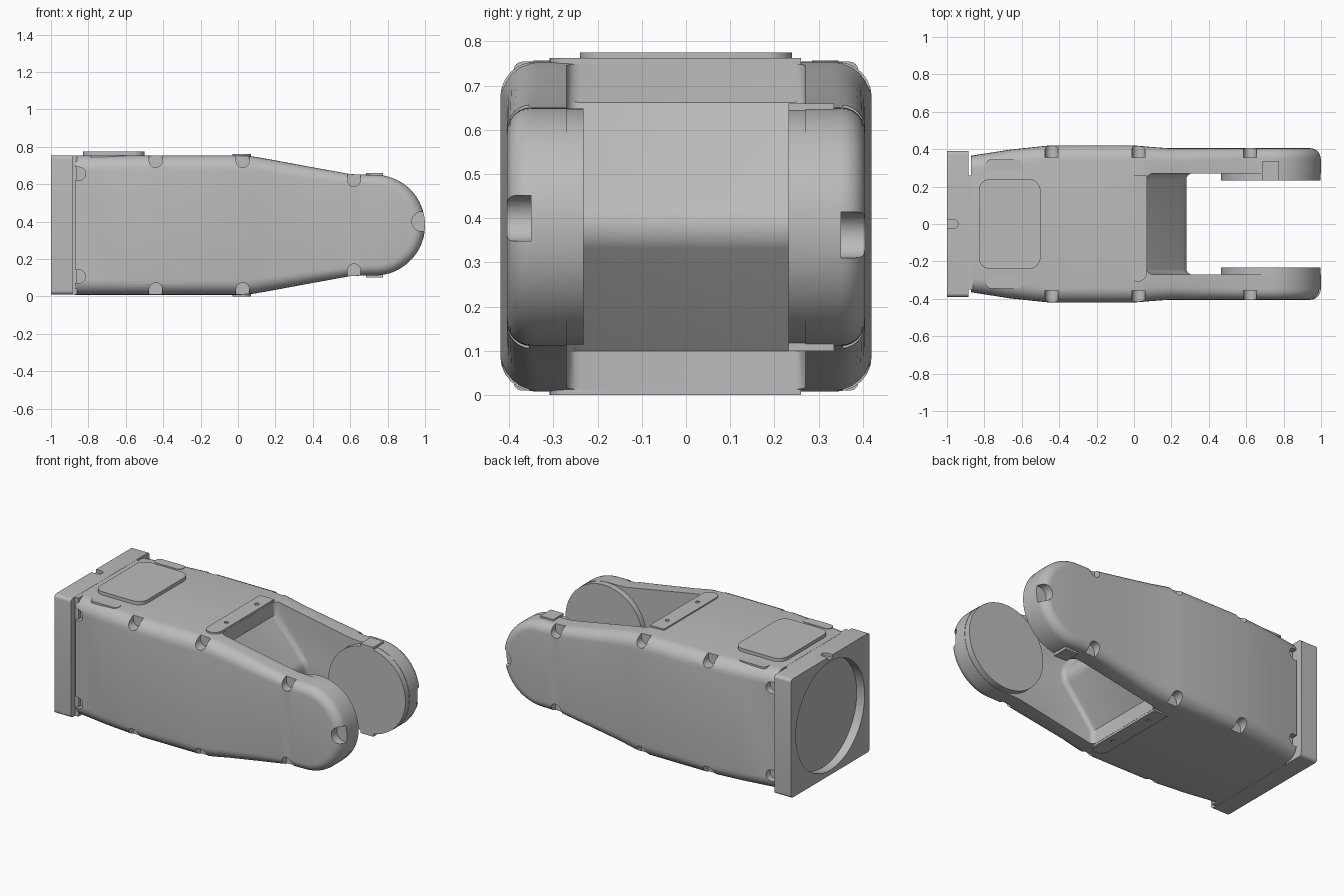
import bpy, bmesh
from math import sin, cos, pi, radians

if "Cube" in bpy.data.objects:
    bpy.data.objects.remove(bpy.data.objects["Cube"], do_unlink=True)

grey = bpy.data.materials.new("plain_grey")
grey.use_nodes = True
COLOUR = (0.5, 0.5, 0.5, 1)
grey.diffuse_color = COLOUR
grey.node_tree.nodes["Principled BSDF"].inputs["Base Color"].default_value = COLOUR

MID = 0.381          # height of the arm's centre line
TIP_X, TIP_R = 0.731, 0.269


def make(name, bm):
    bmesh.ops.recalc_face_normals(bm, faces=bm.faces)
    mesh = bpy.data.meshes.new(name)
    bm.to_mesh(mesh)
    bm.free()
    mesh.materials.append(grey)
    ob = bpy.data.objects.new(name, mesh)
    bpy.context.collection.objects.link(ob)
    return ob


def prism(name, pts, axis, lo, hi, round_caps=0, bevel=0):
    """Extrude a 2D outline along an axis."""
    place = {"x": lambda u, v, t: (t, u, v),
             "y": lambda u, v, t: (u, t, v),
             "z": lambda u, v, t: (u, v, t)}[axis]
    bm = bmesh.new()
    a, b = [[bm.verts.new(place(u, v, t)) for u, v in pts] for t in (lo, hi)]
    caps = [bm.faces.new(a), bm.faces.new(b)]
    n = len(pts)
    for i in range(n):
        j = (i + 1) % n
        bm.faces.new((a[i], a[j], b[j], b[i]))
    bmesh.ops.recalc_face_normals(bm, faces=bm.faces)
    if round_caps or bevel:
        edges = {e for f in caps for e in f.edges} if round_caps else bm.edges
        bmesh.ops.bevel(bm, geom=list(edges), offset=round_caps or bevel,
                        segments=4, profile=0.5, affect="EDGES")
    return make(name, bm)


def arc(cx, cy, r, start, end, n=12):
    return [(cx + r * cos(radians(start + (end - start) * i / n)),
             cy + r * sin(radians(start + (end - start) * i / n))) for i in range(n + 1)]


def circle(cx, cy, r, n=64):
    return arc(cx, cy, r, 0, 360 - 360 / n, n - 1)


def rect(x0, x1, y0, y1, r=0):
    if not r:
        return [(x0, y0), (x1, y0), (x1, y1), (x0, y1)]
    return (arc(x0 + r, y0 + r, r, 180, 270, 6) + arc(x1 - r, y0 + r, r, 270, 360, 6)
            + arc(x1 - r, y1 - r, r, 0, 90, 6) + arc(x0 + r, y1 - r, r, 90, 180, 6))


def slot(cx, cy, r, ang):
    """U-shaped outline that opens towards ang."""
    dx, dy = 0.15 * cos(radians(ang)), 0.15 * sin(radians(ang))
    pts = arc(cx, cy, r, ang + 90, ang + 270)
    return pts + [(pts[-1][0] + dx, pts[-1][1] + dy), (pts[0][0] + dx, pts[0][1] + dy)]


def cut(ob, cutter):
    mod = ob.modifiers.new("cut", "BOOLEAN")
    mod.operation, mod.object, mod.solver = "DIFFERENCE", cutter, "EXACT"
    cutter.hide_render = True
    bpy.context.view_layer.update()
    dg = bpy.context.evaluated_depsgraph_get()
    mesh = bpy.data.meshes.new_from_object(ob.evaluated_get(dg))
    ob.modifiers.clear()
    ob.data = mesh
    bpy.data.objects.remove(cutter, do_unlink=True)


def lerp(table, x):
    for (x0, v0), (x1, v1) in zip(table, table[1:]):
        if x <= x1:
            return v0 + (v1 - v0) * max(0, x - x0) / (x1 - x0)
    return table[-1][1]


# Arm body: side outline with rounded rims and a width that varies along x
half_width = [(-0.872, 0.365), (-0.66, 0.398), (-0.45, 0.42), (0, 0.42), (0.2, 0.405), (1, 0.405)]
rim = [(0, 0.08), (0.6, 0.055), (1, 0.055)]
top = [(-0.872, 0.373), (-0.66, 0.373), (-0.45, 0.373), (-0.2, 0.373), (0, 0.373),
       (0.05, 0.371), (0.1, 0.364), (0.2, 0.346), (0.4, 0.309), (0.6, 0.273), (0.66, 0.27)]
top += arc(TIP_X, 0, TIP_R, 90, 0, 24)
normals = [(0, 1)]
for p, q in zip(top, top[2:]):
    dx, dz = q[0] - p[0], q[1] - p[1]
    length = (dx * dx + dz * dz) ** 0.5
    normals.append((-dz / length, dx / length))
normals.append((1, 0))

bm = bmesh.new()
rings = []
STEPS = 6
levels = [(-1, k) for k in range(STEPS + 1)] + [(1, k) for k in range(STEPS, -1, -1)]
for side, k in levels:
    a = pi / 2 * k / STEPS
    upper, lower = [], []
    for (x, h), (nx, nz) in zip(top, normals):
        r = lerp(rim, x)
        inset = r * (1 - sin(a))
        y = side * (lerp(half_width, x) - r * (1 - cos(a)))
        px, pz = x - nx * inset, h - nz * inset
        upper.append(bm.verts.new((px, y, MID + pz)))
        if h > 1e-5:
            lower.append(bm.verts.new((px, y, MID - pz)))
    rings.append(upper + lower[::-1])
n = len(rings[0])
for a, b in zip(rings, rings[1:]):
    for i in range(n):
        j = (i + 1) % n
        bm.faces.new((a[i], a[j], b[j], b[i]))
for ring in (rings[0], rings[-1]):
    last = len(top) - 1
    for i in range(last - 1):
        bm.faces.new((ring[i], ring[i + 1], ring[n - 2 - i], ring[n - 1 - i]))
    bm.faces.new((ring[last - 1], ring[last], ring[last + 1]))
body = make("arm_body", bm)

# Fork opening with a wedge-shaped root
nose = [(0.07, 0.1)] + arc(0.2, MID, 0.08, -38, 38, 10) + [(0.07, 0.662)]
opening = [(0.07, -0.2)] + nose + [(0.07, 1), (1.3, 1), (1.3, -0.2)]
cut(body, prism("fork_cutter", opening, "y", -0.27, 0.27, round_caps=0.03))

# Screw notches along the rims
for s in (-1, 1):
    def notch(x, z, r, ang, depth):
        cut(body, prism("notch_cutter", slot(x, z, r, ang), "y",
                        *sorted((s * depth, s * 0.6))))
    for v in (-1, 1):
        for x, h in ((-0.44, 0.343), (0.025, 0.343), (0.62, 0.242)):
            notch(x, MID + v * h, 0.035, 90 * v, 0.355)
        notch(-0.85, MID + v * 0.275, 0.035, 180, 0.33)
    notch(0.982, MID - s * 0.019, 0.052, 0, 0.35)

# Round bearing pads inside the fork
pads = []
for s, name in ((1, "back"), (-1, "front")):
    pads.append(prism(name + "_bearing_pad", circle(TIP_X, MID, 0.267, 96), "y",
                      *sorted((s * 0.232, s * 0.34))))
cut(pads[0], prism("tip_cutter", slot(0.982, MID - 0.019, 0.052, 0), "y", 0.35, 0.6))

# Small stop lugs above and below the back pad
for name, z0, z1 in (("upper", 0.6, 0.66), ("lower", 0.1, 0.16)):
    prism(name + "_stop_lug", rect(0.685, 0.775, 0.232, 0.335), "z", z0, z1)

# Mounting flange with a round recess and an index notch
flange = prism("mounting_flange", rect(-0.39, 0.39, 0.01, 0.754, 0.02), "x", -1, -0.885)
cut(flange, prism("recess_cutter", circle(0, MID, 0.34, 96), "x", -1.1, -0.945))
cut(flange, prism("index_cutter", slot(-0.965, 0, 0.024, 180), "z", 0.735, 0.9))
prism("flange_neck", rect(-0.35, 0.26, 0.011, 0.753), "x", -0.9, -0.86)

# Cover plate and flush side tabs on the top
prism("cover_plate", rect(-0.83, -0.5, -0.24, 0.24, 0.06), "z", 0.74, 0.775)
for s, name in ((1, "back"), (-1, "front")):
    prism(name + "_tab", rect(-0.79, -0.6, s * 0.315 - 0.03, s * 0.315 + 0.03, 0.025),
          "z", 0.745, 0.757)

# Cross bars at the root of the fork
bar = arc(0.02, -0.26, 0.049, 180, 360) + [(0.069, 0.26), (-0.029, 0.26)]
for name, z0, z1, face in (("upper", 0.735, 0.762, 0.762), ("lower", 0, 0.027, 0)):
    ob = prism(name + "_cross_bar", bar, "z", z0, z1)
    for y in (-0.15, 0.15):
        cut(ob, prism("hole_cutter", circle(0.025, y, 0.013, 16), "z", face - 0.006, face + 0.006))

# Smooth rounded surfaces, keep hard edges
bpy.ops.object.select_all(action="DESELECT")
for ob in bpy.context.scene.objects:
    if ob.type == "MESH":
        ob.select_set(True)
        bpy.context.view_layer.objects.active = ob
bpy.ops.object.shade_smooth_by_angle(angle=radians(30))
